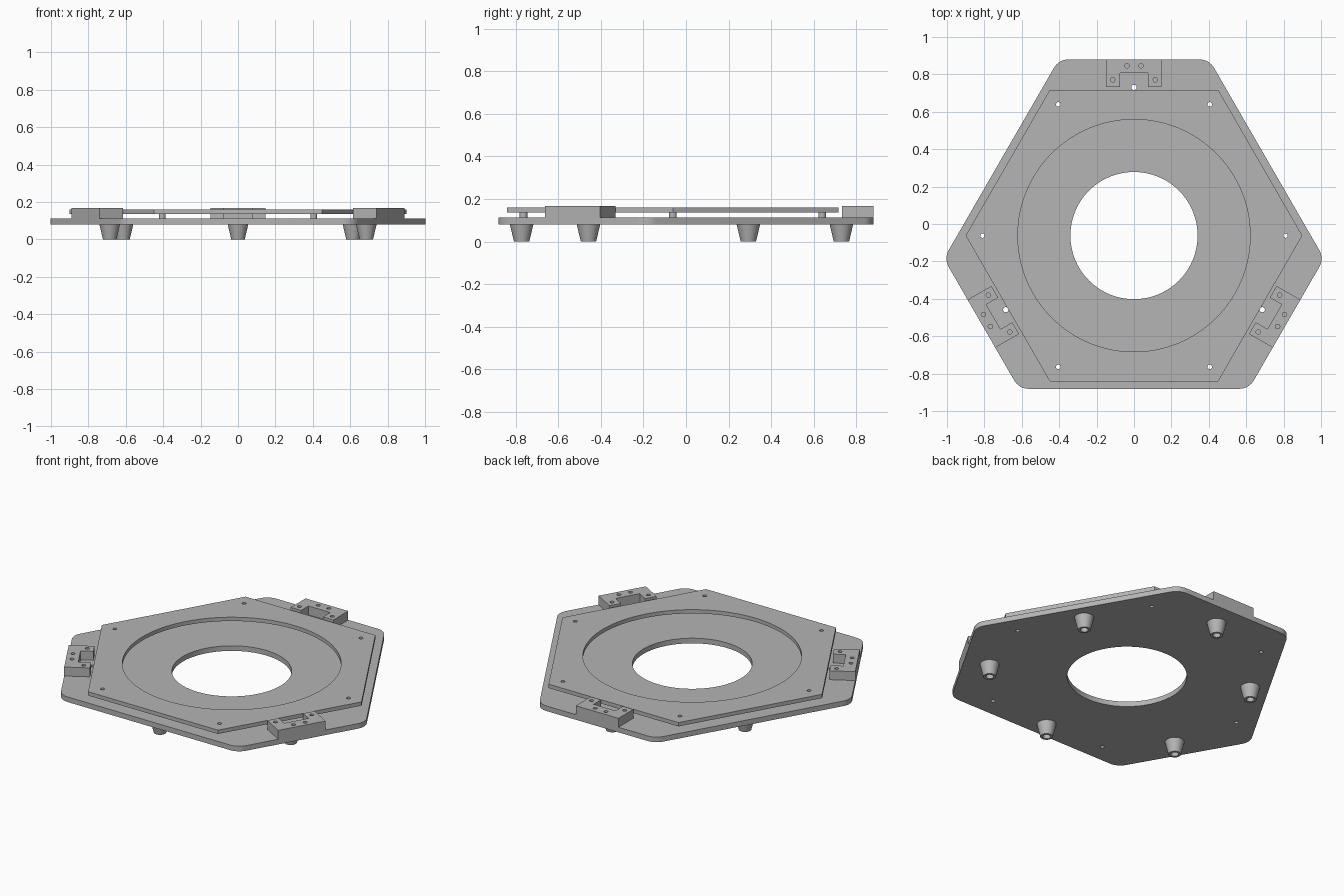
import bpy, bmesh
from math import sin, cos, tan, pi, radians
from mathutils import Vector, Matrix

if "Cube" in bpy.data.objects:
    bpy.data.objects.remove(bpy.data.objects["Cube"])

CENTRE = Vector((0, -0.062, 0))
BASE_BOTTOM, BASE_TOP = 0.08, 0.112
DECK_BOTTOM, DECK_TOP = 0.136, 0.16
BLOCK_TOP = 0.168

grey = bpy.data.materials.new("plain_grey")
grey.use_nodes = True
grey.diffuse_color = (0.46, 0.46, 0.46, 1)
grey.node_tree.nodes["Principled BSDF"].inputs["Base Color"].default_value = grey.diffuse_color


def polar(r, deg):
    return Vector((r * cos(radians(deg)), r * sin(radians(deg))))


def circle(r, at=(0, 0), n=24):
    return [Vector(at) + polar(r, 360 * i / n) for i in range(n)]


def rounded(points, r, steps=8):
    """Round every corner of a convex counter-clockwise outline."""
    out = []
    for i, p in enumerate(points):
        a = (points[i - 1] - p).normalized()
        b = (points[(i + 1) % len(points)] - p).normalized()
        half = a.angle(b) / 2
        mid = p + (a + b).normalized() * (r / sin(half))
        start = p + a * (r / tan(half)) - mid
        turn = pi - 2 * half
        out += [mid + Matrix.Rotation(turn * k / steps, 2) @ start for k in range(steps + 1)]
    return out


def finish(obj):
    bm = bmesh.new()
    bm.from_mesh(obj.data)
    bmesh.ops.remove_doubles(bm, verts=bm.verts, dist=0.00005)
    bmesh.ops.recalc_face_normals(bm, faces=bm.faces)
    bm.to_mesh(obj.data)
    bm.free()
    obj.data.materials.clear()
    obj.data.materials.append(grey)
    bpy.ops.object.select_all(action="DESELECT")
    obj.select_set(True)
    bpy.context.view_layer.objects.active = obj
    bpy.ops.object.shade_smooth_by_angle(angle=radians(30))
    return obj


def plate(name, loops, z0, z1):
    """Extrude an outline, with holes as further loops, from z0 to z1."""
    curve = bpy.data.curves.new(name, "CURVE")
    curve.dimensions = "2D"
    curve.fill_mode = "BOTH"
    curve.extrude = (z1 - z0) / 2
    for loop in loops:
        spline = curve.splines.new("POLY")
        spline.points.add(len(loop) - 1)
        for point, p in zip(spline.points, loop):
            point.co = (p[0], p[1], 0, 1)
        spline.use_cyclic_u = True
    temp = bpy.data.objects.new(name + "_outline", curve)
    bpy.context.collection.objects.link(temp)
    bpy.context.view_layer.update()
    graph = bpy.context.evaluated_depsgraph_get()
    mesh = bpy.data.meshes.new_from_object(temp.evaluated_get(graph))
    bpy.data.objects.remove(temp)
    mesh.transform(Matrix.Translation((0, 0, (z0 + z1) / 2)))
    obj = bpy.data.objects.new(name, mesh)
    bpy.context.collection.objects.link(obj)
    obj.location = CENTRE
    return finish(obj)


def lathe(name, profile, steps=32):
    """Spin a closed (radius, height) profile around z."""
    bm = bmesh.new()
    verts = [bm.verts.new((r, 0, z)) for r, z in profile]
    edges = [bm.edges.new((verts[i - 1], v)) for i, v in enumerate(verts)]
    bmesh.ops.spin(bm, geom=verts + edges, cent=(0, 0, 0), axis=(0, 0, 1),
                   angle=2 * pi, steps=steps)
    mesh = bpy.data.meshes.new(name)
    bm.to_mesh(mesh)
    bm.free()
    obj = bpy.data.objects.new(name, mesh)
    bpy.context.collection.objects.link(obj)
    return finish(obj)


def copy(obj, name):
    new = obj.copy()
    new.name = name
    bpy.context.collection.objects.link(new)
    return new


# Positions shared by several parts
screws = [polar(0.81, 60 * i) for i in range(6)]
feet = [polar(0.792 if i % 2 == 0 else 0.71, 90 + 60 * i) for i in range(6)]

# Base plate: three long and three short sides, round corners
corner = Vector((0.402, 0.942))
corners = []
for i in range(3):
    turn = Matrix.Rotation(radians(120 * i), 2)
    corners += [turn @ corner, turn @ Vector((-corner.x, corner.y))]
base_loops = [rounded(corners, 0.09), circle(0.34, n=96)]
base_loops += [circle(0.012, p) for p in screws] + [circle(0.014, p) for p in feet]
plate("base_plate", base_loops, BASE_BOTTOM, BASE_TOP)

# Raised hexagonal deck with a wide round opening
deck_loops = [[polar(0.9, 60 * i) for i in range(6)], circle(0.621, n=128)]
deck_loops += [circle(0.012, p) for p in screws]
plate("upper_deck", deck_loops, DECK_BOTTOM, DECK_TOP)

# Spacer tubes between the plates
spacer = plate("spacer_1", [circle(0.018), circle(0.012)], BASE_TOP, DECK_BOTTOM)
for i, p in enumerate(screws):
    part = spacer if i == 0 else copy(spacer, f"spacer_{i + 1}")
    part.location = CENTRE + p.to_3d()

# Tapered feet with a counterbored hole
foot = lathe("foot_1", [(0.014, BASE_BOTTOM), (0.014, 0.03), (0.022, 0.03),
                        (0.022, 0), (0.036, 0), (0.055, BASE_BOTTOM)])
for i, p in enumerate(feet):
    part = foot if i == 0 else copy(foot, f"foot_{i + 1}")
    part.location = CENTRE + p.to_3d()

# Notched clamp blocks on the long sides
inner, notch, outer = 0.795, 0.868, corner.y
half = [(0.148, outer), (0.148, inner), (0.076, inner), (0.076, notch)]
outline = [Vector(p) for p in half] + [Vector((-x, y)) for x, y in reversed(half)]
bolts = [circle(0.012, (s * x, y)) for s in (-1, 1) for x, y in ((0.037, 0.908), (0.114, 0.833))]
block = plate("clamp_block_1", [outline] + bolts, BASE_TOP, BLOCK_TOP)
for i in (1, 2):
    copy(block, f"clamp_block_{i + 1}").rotation_euler.z = radians(120 * i)
